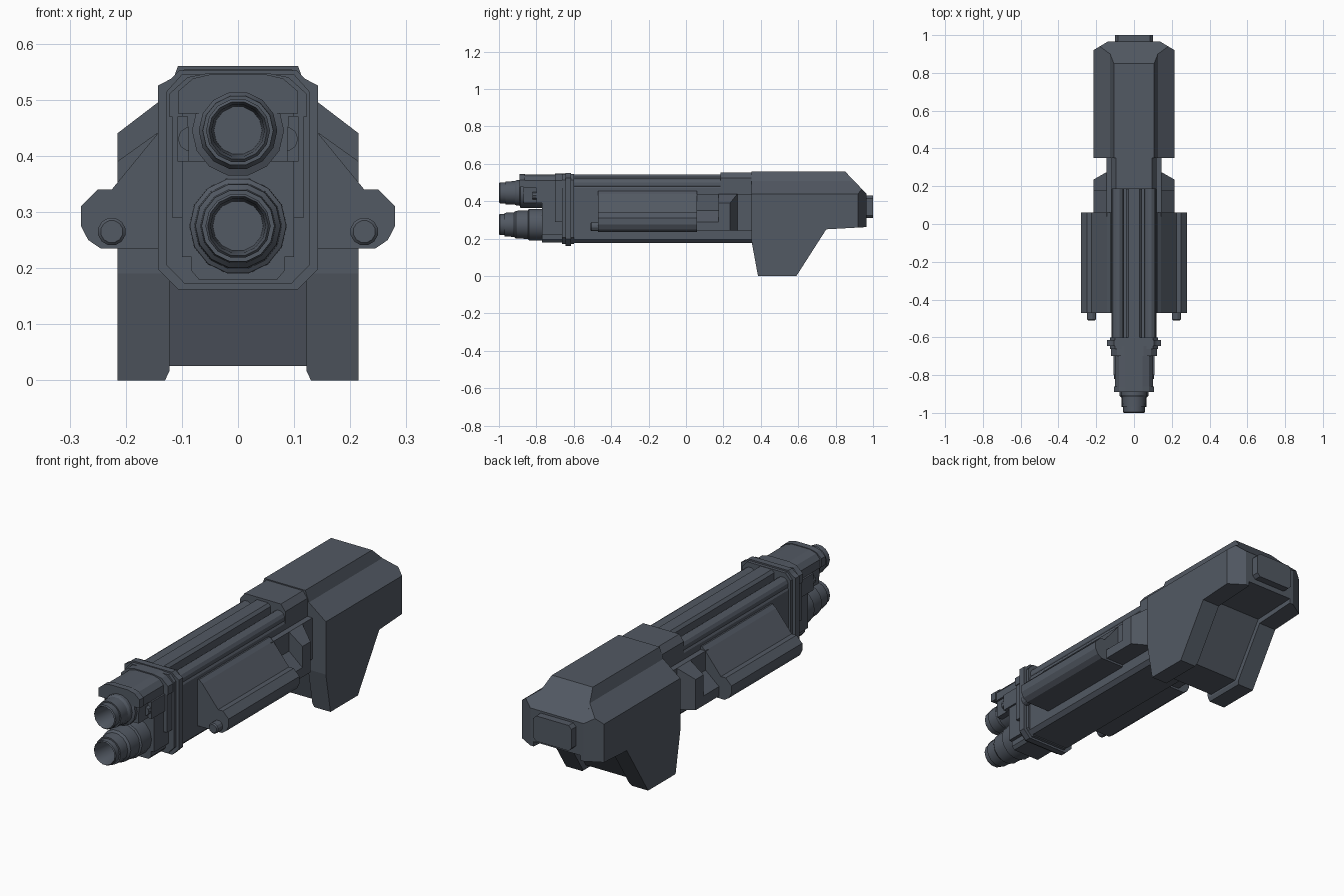
import bpy, bmesh, math
from mathutils import Vector

if "Cube" in bpy.data.objects:
    bpy.data.objects.remove(bpy.data.objects["Cube"])

metal = bpy.data.materials.new("dark_gunmetal")
metal.diffuse_color = (0.085, 0.1, 0.125, 1)
metal.use_nodes = True
metal.node_tree.nodes["Principled BSDF"].inputs["Base Color"].default_value = metal.diffuse_color


def finish(name, bm, smooth=False):
    bmesh.ops.recalc_face_normals(bm, faces=bm.faces[:])
    me = bpy.data.meshes.new(name)
    bm.to_mesh(me)
    bm.free()
    ob = bpy.data.objects.new(name, me)
    bpy.context.collection.objects.link(ob)
    me.materials.append(metal)
    if smooth:
        bpy.ops.object.select_all(action='DESELECT')
        ob.select_set(True)
        bpy.context.view_layer.objects.active = ob
        bpy.ops.object.shade_smooth_by_angle(angle=math.radians(28))
    return ob


def prism(name, pts, a, b, axis='y', cuts=()):
    """Extrude a profile: (x,z) along y, or (y,z) along x. Cuts are (point, outward normal)."""
    bm = bmesh.new()
    put = (lambda p, t: (p[0], t, p[1])) if axis == 'y' else (lambda p, t: (t, p[0], p[1]))
    A = [bm.verts.new(put(p, a)) for p in pts]
    B = [bm.verts.new(put(p, b)) for p in pts]
    bm.faces.new(A)
    bm.faces.new(B[::-1])
    for i in range(len(pts)):
        j = (i + 1) % len(pts)
        bm.faces.new((A[i], B[i], B[j], A[j]))
    for co, no in cuts:
        geom = bm.verts[:] + bm.edges[:] + bm.faces[:]
        bmesh.ops.bisect_plane(bm, geom=geom, plane_co=co, plane_no=no, clear_outer=True)
        rim = [e for e in bm.edges if e.is_boundary]
        if rim:
            bmesh.ops.edgenet_fill(bm, edges=rim)
    return finish(name, bm)


def sym(half):
    return half + [(-x, z) for x, z in reversed(half) if x]


def box(name, x0, x1, y0, y1, z0, z1):
    return prism(name, [(x0, z0), (x1, z0), (x1, z1), (x0, z1)], y0, y1)


def lathe(name, x, z, prof, n=14):
    """Revolve (y, radius) points around an axis along y."""
    bm = bmesh.new()
    rings = []
    for y, r in prof:
        rings.append([bm.verts.new((x + r * math.sin(2 * math.pi * (i + .5) / n), y,
                                    z + r * math.cos(2 * math.pi * (i + .5) / n))) for i in range(n)])
    for p, q in zip(rings, rings[1:]):
        for i in range(n):
            j = (i + 1) % n
            bm.faces.new((p[i], p[j], q[j], q[i]))
    bm.faces.new(rings[0])
    bm.faces.new(rings[-1])
    return finish(name, bm, True)


# Rear housing: raised core between two side plates with sloped shoulders
core = [(.35, .56), (.85, .56), (.965, .44), (.965, .285), (.74, .275), (.575, .025), (.405, .025),
        (.36, .19), (.35, .2)]
prism("housing_core", core, -.135, .135, 'x',
      [(Vector((s * .107, 0, .56)), Vector((s * .06, 0, .022))) for s in (1, -1)])
plate = [(.35, .54), (.869, .54), (.965, .44), (.965, .262), (.75, .25), (.59, 0), (.385, 0), (.35, .19)]
for s, side in ((1, "right"), (-1, "left")):
    prism("housing_plate_" + side, plate, s * .122, s * .215, 'x',
          [(Vector((s * .215, 0, .44)), Vector((s * .055, 0, .072))),
           (Vector((s * .215, .92, 0)), Vector((s * .045, .075, 0))),
           (Vector((s * .13, 0, 0)), Vector((-s * .025, 0, -.012)))])

# Rear cap
prism("rear_cap", sym([(.085, .31), (.1, .325), (.1, .415), (.085, .43)]), .95, 1.0)

# Receiver body with top rail
prism("receiver_body", sym([(.1, .177), (.118, .195), (.118, .47), (.105, .49)]), -.64, .37)
prism("top_rail", sym([(.042, .47), (.042, .53), (.03, .543)]), -.64, .25)
prism("receiver_top_block", sym([(.118, .45), (.118, .525), (.095, .555)]), .185, .37)
box("receiver_side_block", -.145, .145, .04, .37, .245, .44)

for s, side in ((1, "right"), (-1, "left")):
    m = lambda pts: [(s * x, z) for x, z in pts]
    lathe("top_tube_" + side, s * .085, .492, [(-.64, .031), (.25, .031)], 12)
    # Side pods with nozzles
    prism("side_pod_" + side, m([(.1, .235), (.245, .235), (.267, .25), (.28, .275), (.28, .31),
                                 (.25, .34), (.225, .34), (.143, .44), (.125, .455), (.1, .455)]), -.47, .06)
    lathe("pod_nozzle_" + side, s * .225, .265, [(-.51, .02), (-.505, .025), (-.46, .025)], 12)
    # Bracket behind pod, tapered to the rear
    taper = [(Vector((s * .215, .235, 0)), Vector((s * .04, .07, 0)))]
    prism("bracket_" + side, m([(.1, .245), (.215, .245), (.215, .29), (.15, .345), (.1, .39)]),
          .05, .3, 'y', taper)
    prism("bracket_scoop_" + side, m([(.1, .25), (.215, .25), (.215, .39), (.145, .44), (.1, .44)]),
          .175, .3, 'y', taper)
    # Head side details
    box("head_side_slab_" + side, s * .07, s * .118, -.70, -.63, .29, .47)
    box("head_lower_lug_" + side, s * .07, s * .1, -.77, -.64, .22, .39)
    lathe("head_side_rod_" + side, s * .085, .43, [(-.82, .022), (-.64, .022)], 10)
    box("head_cheek_" + side, s * .08, s * .108, -.80, -.66, .39, .47)

# Front collar
prism("front_collar", sym([(.107, .162), (.143, .198), (.143, .525), (.12, .537), (.105, .552)]), -.645, -.615)
prism("collar_step", sym([(.095, .172), (.127, .205), (.127, .515), (.1, .545)]), -.662, -.60)

# Head: arched upper shroud and lower block
prism("head_upper_shroud", sym([(.07, .39), (.088, .39), (.09, .47), (.1, .47), (.1, .51), (.08, .533),
                                (.045, .543)]), -.87, -.64)
prism("head_top_cover", sym([(.123, .47), (.123, .51), (.09, .54), (.05, .548)]), -.70, -.64)
prism("head_shroud_lip", sym([(.107, .475), (.107, .515), (.08, .538), (.045, .546)]), -.89, -.86)
prism("head_lower_block", sym([(.07, .18), (.083, .195), (.083, .39)]), -.77, -.64)

# Twin hollow muzzles
lathe("upper_muzzle", 0, .445, [(-.89, .02), (-.89, .043), (-.985, .047), (-1.0, .052), (-.995, .057), (-.965, .057),
                                (-.965, .063), (-.915, .064), (-.905, .07), (-.89, .07), (-.885, .082), (-.65, .082)])
lathe("lower_muzzle", 0, .275, [(-.89, .02), (-.89, .045), (-.985, .049), (-1.0, .054), (-.995, .058), (-.97, .058),
                                (-.97, .065), (-.92, .067), (-.91, .076), (-.845, .078), (-.84, .086), (-.65, .088)])
